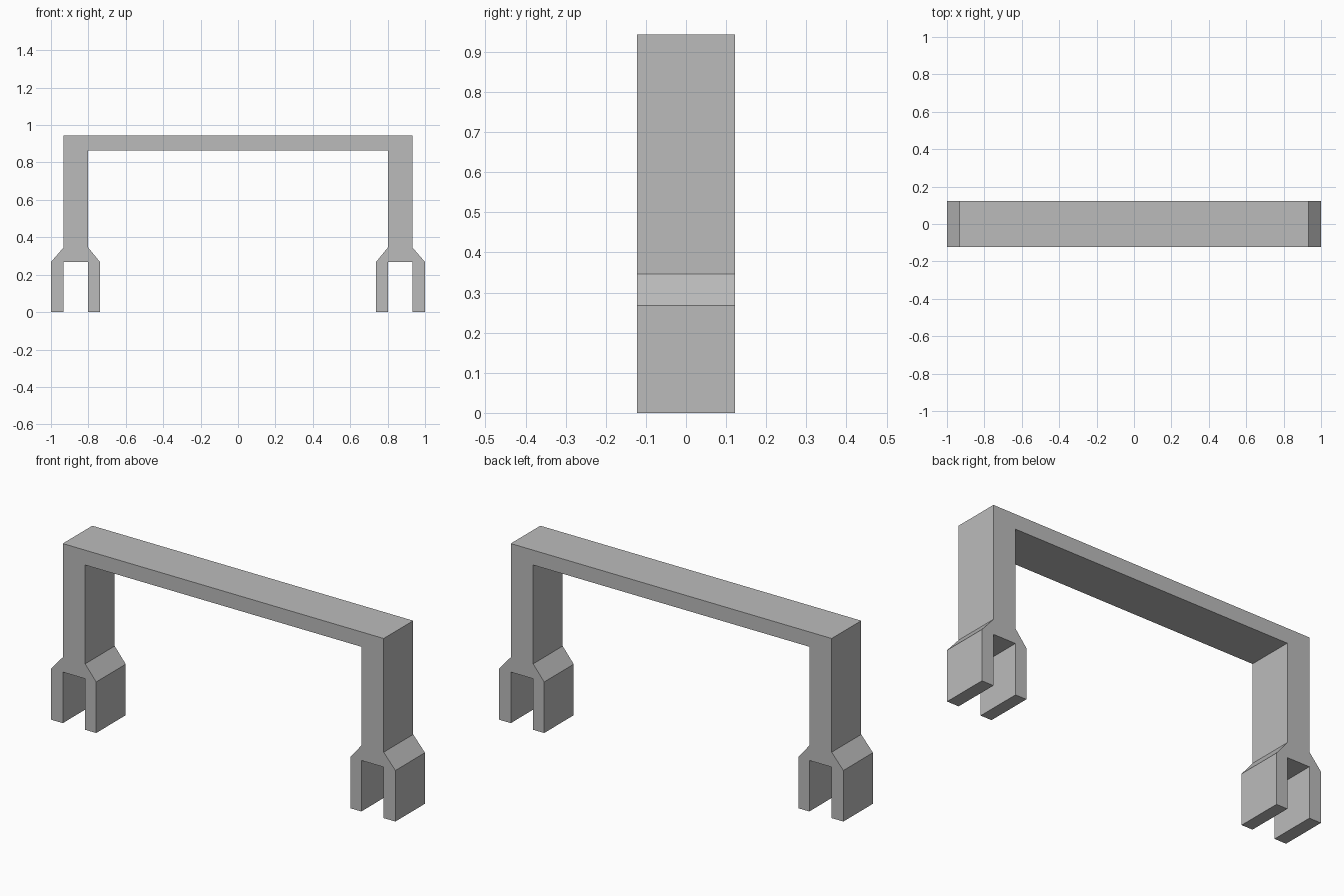
import bpy
import bmesh

cube = bpy.data.objects.get("Cube")
if cube:
    bpy.data.objects.remove(cube, do_unlink=True)

DEPTH = 0.245

grey = bpy.data.materials.new("plain grey")
grey.use_nodes = True
colour = (0.5, 0.5, 0.5, 1)
grey.diffuse_color = colour
grey.node_tree.nodes["Principled BSDF"].inputs["Base Color"].default_value = colour


def extrude_profile(name, outline):
    """Extrude an x-z outline along y, centred on y = 0."""
    bm = bmesh.new()
    face = bm.faces.new([bm.verts.new((x, -DEPTH / 2, z)) for x, z in outline])
    result = bmesh.ops.extrude_face_region(bm, geom=[face])
    moved = [v for v in result["geom"] if isinstance(v, bmesh.types.BMVert)]
    bmesh.ops.translate(bm, verts=moved, vec=(0, DEPTH, 0))
    bmesh.ops.recalc_face_normals(bm, faces=bm.faces[:])
    mesh = bpy.data.meshes.new(name)
    bm.to_mesh(mesh)
    bm.free()
    mesh.materials.append(grey)
    obj = bpy.data.objects.new(name, mesh)
    bpy.context.collection.objects.link(obj)
    return obj


# Right half of the arch: beam, column, flared shoulder and two-pronged foot
half = [
    (0.932, 0.943), (0.932, 0.346),      # outer column
    (1.0, 0.268), (1.0, 0),              # outer shoulder and prong
    (0.932, 0), (0.932, 0.268),          # slot between the prongs
    (0.802, 0.268), (0.802, 0),
    (0.738, 0), (0.738, 0.268),          # inner prong and shoulder
    (0.802, 0.346), (0.802, 0.865),      # inner column up to the beam
]

# Mirror the half outline so the whole bracket is one continuous solid
extrude_profile("bracket_frame", half + [(-x, z) for x, z in reversed(half)])
